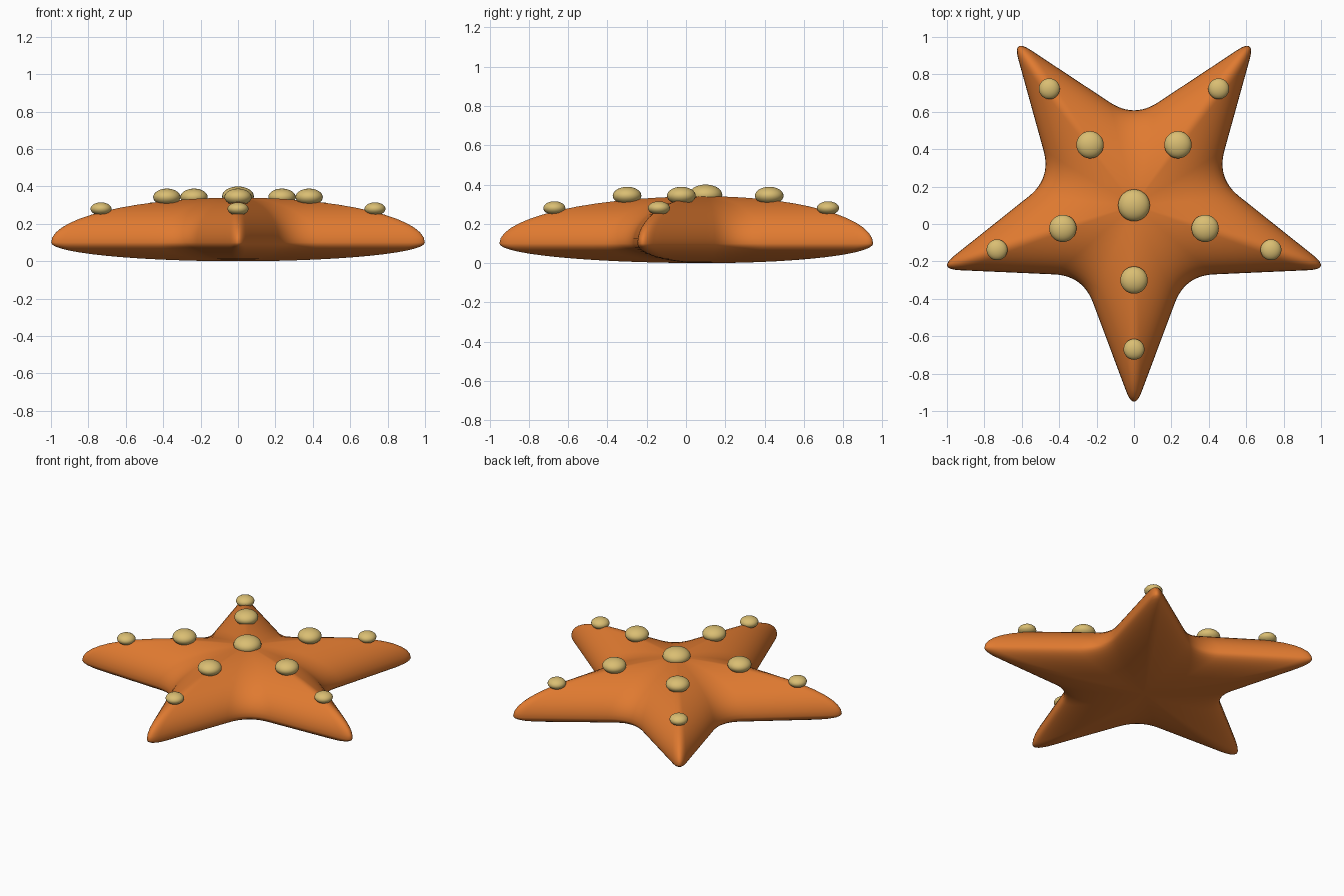
import bpy, bmesh, math
from mathutils import Vector

if "Cube" in bpy.data.objects:
    bpy.data.objects.remove(bpy.data.objects["Cube"])

CENTRE = Vector((0, 0.1))
TIP_R, VALLEY_R = 1.106, 0.465      # corner radii before rounding
TIP_CUT, VALLEY_CUT = 0.12, 0.155   # length of each rounded corner
RIM_Z, TOP_H, BOTTOM_H = 0.1, 0.24, 0.1


def material(name, colour):
    m = bpy.data.materials.new(name)
    m.diffuse_color = (*colour, 1)
    m.use_nodes = True
    m.node_tree.nodes["Principled BSDF"].inputs["Base Color"].default_value = m.diffuse_color
    return m


orange = material("orange skin", (0.745, 0.195, 0.03))
sand = material("sandy bumps", (0.70, 0.515, 0.17))


def polar(r, degrees):
    a = math.radians(degrees)
    return Vector((r * math.cos(a), r * math.sin(a)))


def star_outline():
    """Five-armed star with every corner rounded by a quadratic curve."""
    corners = [polar(VALLEY_R if i % 2 else TIP_R, -90 + 36 * i) for i in range(10)]
    points = []
    for i, c in enumerate(corners):
        cut = VALLEY_CUT if i % 2 else TIP_CUT
        a = c + (corners[i - 1] - c).normalized() * cut
        b = c + (corners[(i + 1) % 10] - c).normalized() * cut
        for k in range(13):
            t = k / 12
            points.append(a * (1 - t) ** 2 + c * 2 * t * (1 - t) + b * t * t)
        # straight flank towards the next corner
        following = corners[(i + 1) % 10]
        next_cut = TIP_CUT if i % 2 else VALLEY_CUT
        end = following + (c - following).normalized() * next_cut
        points += [b.lerp(end, k / 7) for k in range(1, 7)]
    return points


def build_body():
    """Scaled star rings stacked into a domed top and shallow belly."""
    outline = star_outline()
    n, steps = len(outline), 14
    bm = bmesh.new()
    rings = []
    for j in range(-steps + 1, steps):
        phi = math.pi / 2 * j / steps
        h = TOP_H if j > 0 else BOTTOM_H
        rings.append([bm.verts.new((*(CENTRE + p * math.cos(phi)),
                                    RIM_Z + h * math.sin(phi))) for p in outline])
    for low, high in zip(rings, rings[1:]):
        for i in range(n):
            k = (i + 1) % n
            bm.faces.new((low[i], low[k], high[k], high[i]))
    top = bm.verts.new((*CENTRE, RIM_Z + TOP_H))
    bottom = bm.verts.new((*CENTRE, RIM_Z - BOTTOM_H))
    for i in range(n):
        k = (i + 1) % n
        bm.faces.new((rings[-1][i], rings[-1][k], top))
        bm.faces.new((rings[0][k], rings[0][i], bottom))
    for f in bm.faces:
        f.smooth = True
    mesh = bpy.data.meshes.new("star_body")
    bm.to_mesh(mesh)
    bm.free()
    mesh.materials.append(orange)
    bpy.context.collection.objects.link(bpy.data.objects.new("star_body", mesh))


def bump(name, xy, z, radius):
    """Flattened ball sitting on the ridge."""
    bpy.ops.mesh.primitive_uv_sphere_add(segments=28, ring_count=16, radius=radius,
                                         location=(xy.x, xy.y, z))
    ob = bpy.context.object
    ob.name = name
    ob.scale.z = 0.62
    ob.data.materials.append(sand)
    bpy.ops.object.shade_smooth()


build_body()
bump("centre_bump", CENTRE, 0.347, 0.085)
for arm in range(5):
    angle = -90 + 72 * arm
    bump(f"large_bump_{arm + 1}", CENTRE + polar(0.4, angle), 0.343, 0.073)
    bump(f"small_bump_{arm + 1}", CENTRE + polar(0.77, angle), 0.28, 0.056)
